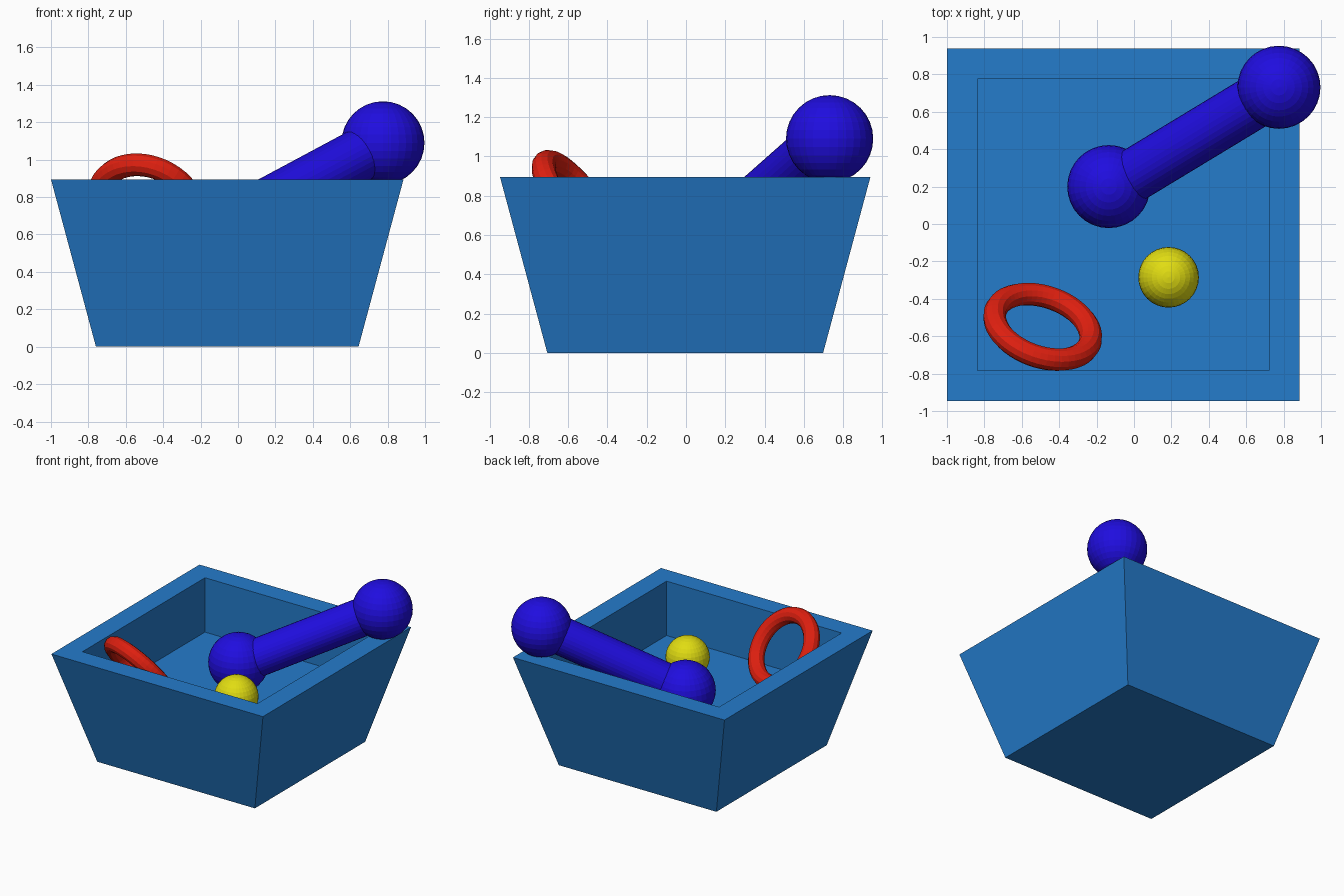
import bpy, bmesh
from mathutils import Vector

if "Cube" in bpy.data.objects:
    bpy.data.objects.remove(bpy.data.objects["Cube"])


def paint(obj, name, rgb):
    mat = bpy.data.materials.get(name) or bpy.data.materials.new(name)
    mat.diffuse_color = (*rgb, 1)
    mat.use_nodes = True
    mat.node_tree.nodes["Principled BSDF"].inputs["Base Color"].default_value = mat.diffuse_color
    obj.data.materials.append(mat)


def ball(name, centre, radius):
    bpy.ops.mesh.primitive_uv_sphere_add(segments=32, ring_count=16,
                                         radius=radius, location=centre)
    obj = bpy.context.object
    obj.name = name
    return obj


BLUE = ("toy blue", (0.014, 0.004, 0.74))

# Open tub: flared block, rim inset, then a straight-sided recess
CX, CY, HEIGHT, FLOOR = -0.0575, -0.004, 0.895, 0.457
TOP, BOTTOM, OPENING = 0.9425, 0.702, 0.78
bm = bmesh.new()


def square(half, z):
    return [bm.verts.new((CX + sx * half, CY + sy * half, z))
            for sx, sy in ((-1, -1), (1, -1), (1, 1), (-1, 1))]


rings = [square(BOTTOM, 0), square(TOP, HEIGHT),
         square(OPENING, HEIGHT), square(OPENING, FLOOR)]
for a, b in zip(rings, rings[1:]):
    for i in range(4):
        j = (i + 1) % 4
        bm.faces.new((a[i], a[j], b[j], b[i]))
bm.faces.new(rings[0][::-1])
bm.faces.new(rings[-1])
bmesh.ops.recalc_face_normals(bm, faces=bm.faces)
mesh = bpy.data.meshes.new("tub")
bm.to_mesh(mesh)
bm.free()
tub = bpy.data.objects.new("tub", mesh)
bpy.context.collection.objects.link(tub)
paint(tub, "tub blue", (0.018, 0.2, 0.6))

# Dumbbell: two balls joined by a bar, leaning on the back right corner
low, high = Vector((-0.135, 0.2, 0.623)), Vector((0.775, 0.731, 1.09))
paint(ball("dumbbell_lower_ball", low, 0.222), *BLUE)
paint(ball("dumbbell_upper_ball", high, 0.222), *BLUE)
start = low + Vector((0.008, -0.015, -0.016))
axis = high - start
bpy.ops.mesh.primitive_cylinder_add(vertices=32, radius=0.142, depth=axis.length,
                                    location=(start + high) / 2)
bar = bpy.context.object
bar.name = "dumbbell_bar"
bar.rotation_euler = axis.to_track_quat('Z', 'Y').to_euler()
paint(bar, *BLUE)

# Small ball on the tub floor
paint(ball("small_ball", (0.185, -0.285, FLOOR + 0.162), 0.162),
      "toy yellow", (0.75, 0.72, 0.006))

# Ring leaning against the front wall
bpy.ops.mesh.primitive_torus_add(major_segments=48, minor_segments=12,
                                 major_radius=0.267, minor_radius=0.061,
                                 location=(-0.488, -0.55, 0.759))
ring = bpy.context.object
ring.name = "ring"
ring.rotation_euler = Vector((0.268, 0.754, 0.599)).to_track_quat('Z', 'Y').to_euler()
paint(ring, "toy red", (0.74, 0.014, 0.005))
